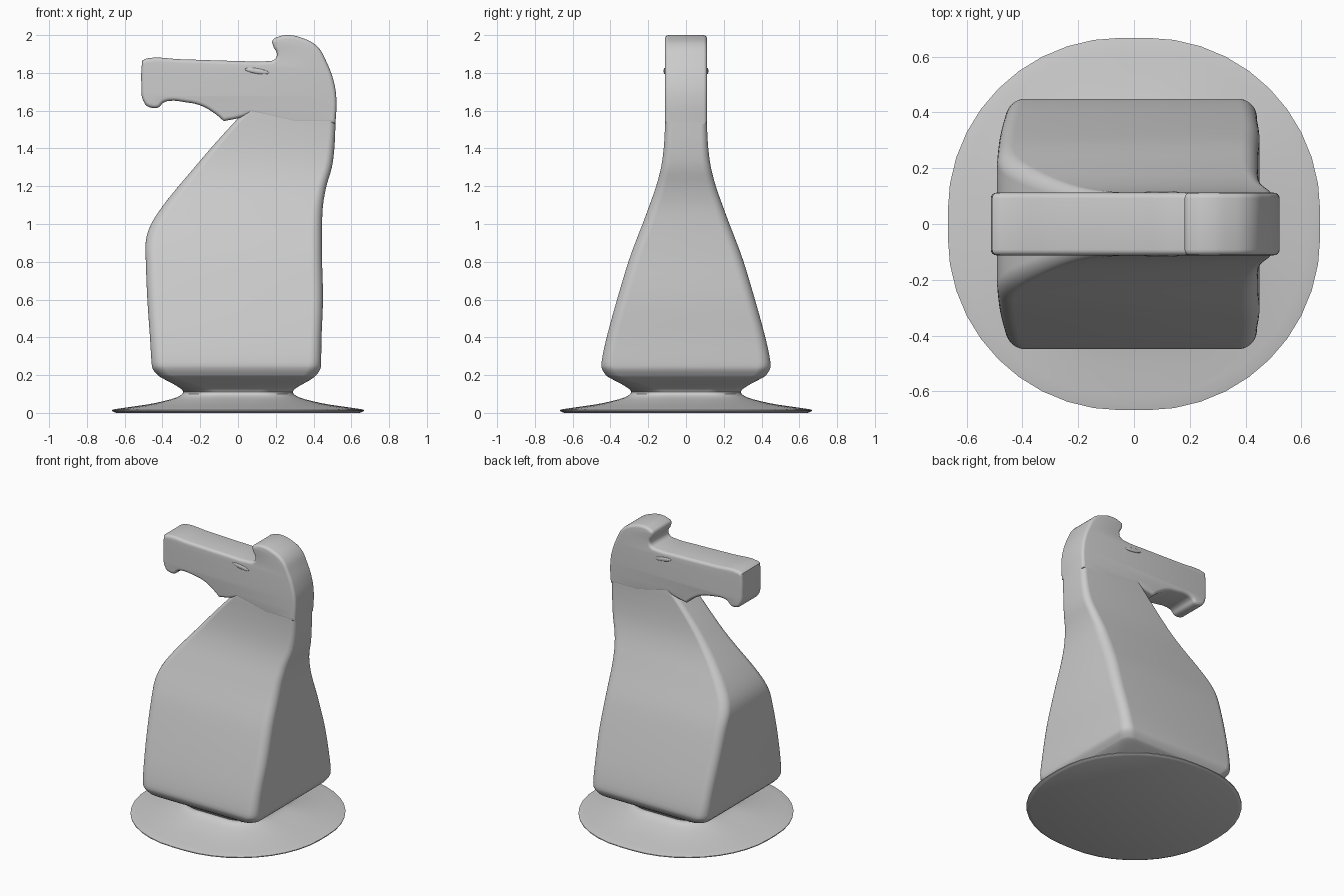
import bpy, bmesh, math

if "Cube" in bpy.data.objects:
    bpy.data.objects.remove(bpy.data.objects["Cube"])


def smooth(obj, angle=40):
    bpy.ops.object.select_all(action='DESELECT')
    obj.select_set(True)
    bpy.context.view_layer.objects.active = obj
    bpy.ops.object.shade_smooth_by_angle(angle=math.radians(angle))


def catmull(rows, steps):
    out = []
    for i in range(len(rows) - 1):
        p = [rows[max(0, min(len(rows) - 1, i + k))] for k in (-1, 0, 1, 2)]
        for s in range(steps):
            t = s / steps
            out.append([0.5 * (2 * b + (c - a) * t + (2 * a - 5 * b + 4 * c - d) * t * t
                               + (3 * b - a - 3 * c + d) * t ** 3) for a, b, c, d in zip(*p)])
    return out + [list(rows[-1])]


def loft(name, rows, steps=3, seg=10):
    # each row: z, left x, right x, half depth, corner radius
    bm = bmesh.new()
    rings = []
    for z, x0, x1, hy, r in catmull(rows, steps):
        cx, hx = (x0 + x1) / 2, (x1 - x0) / 2
        r = min(r, hx * 0.98, hy * 0.98)
        ring = []
        for q, (sx, sy) in enumerate(((1, 1), (-1, 1), (-1, -1), (1, -1))):
            for k in range(seg + 1):
                a = (q + k / seg) * math.pi / 2
                ring.append(bm.verts.new((cx + sx * (hx - r) + r * math.cos(a),
                                          sy * (hy - r) + r * math.sin(a), z)))
        rings.append(ring)
    n = len(rings[0])
    for lo, hi in zip(rings, rings[1:]):
        for i in range(n):
            bm.faces.new((lo[i], lo[(i + 1) % n], hi[(i + 1) % n], hi[i]))
    bm.faces.new(rings[0][::-1])
    bm.faces.new(rings[-1])
    me = bpy.data.meshes.new(name)
    bm.to_mesh(me)
    bm.free()
    obj = bpy.data.objects.new(name, me)
    bpy.context.collection.objects.link(obj)
    smooth(obj)
    return obj


# Round foot flaring from the narrow waist, up to the underside of the body
loft("base", [
    (0.00, -0.645, 0.645, 0.645, 0.60), (0.016, -0.667, 0.667, 0.667, 0.62),
    (0.03, -0.58, 0.58, 0.58, 0.53), (0.05, -0.45, 0.45, 0.45, 0.38),
    (0.08, -0.33, 0.33, 0.33, 0.25), (0.11, -0.29, 0.29, 0.29, 0.18),
    (0.14, -0.32, 0.32, 0.32, 0.14), (0.17, -0.375, 0.375, 0.375, 0.10),
    (0.20, -0.425, 0.415, 0.425, 0.07), (0.23, -0.43, 0.42, 0.43, 0.06)])

# Chest and neck
loft("body", [
    (0.20, -0.425, 0.415, 0.425, 0.07), (0.23, -0.45, 0.435, 0.443, 0.07),
    (0.27, -0.458, 0.44, 0.447, 0.065), (0.40, -0.466, 0.442, 0.42, 0.06),
    (0.60, -0.48, 0.45, 0.365, 0.06), (0.80, -0.488, 0.445, 0.305, 0.06),
    (0.91, -0.488, 0.444, 0.265, 0.06), (1.00, -0.46, 0.445, 0.23, 0.06),
    (1.10, -0.395, 0.45, 0.193, 0.055), (1.20, -0.315, 0.468, 0.158, 0.05),
    (1.30, -0.23, 0.497, 0.132, 0.045), (1.40, -0.145, 0.51, 0.118, 0.04),
    (1.50, -0.055, 0.515, 0.112, 0.035), (1.57, 0.01, 0.517, 0.111, 0.035),
    (1.65, 0.09, 0.515, 0.11, 0.035)])

# Head side profile; third value 1 marks a sharp corner
profile = [
    (-0.508, 1.865, 1), (-0.48, 1.877, 0), (-0.3, 1.872, 0), (0, 1.863, 0),
    (0.15, 1.862, 0), (0.195, 1.872, 0), (0.206, 1.90, 0), (0.187, 1.94, 0),
    (0.183, 1.972, 0), (0.21, 1.99, 0), (0.26, 2.0, 0), (0.34, 1.985, 0),
    (0.42, 1.94, 0), (0.47, 1.855, 0), (0.508, 1.75, 0), (0.521, 1.66, 0),
    (0.516, 1.53, 1), (0.3, 1.53, 1), (0.07, 1.585, 1), (0.02, 1.565, 0),
    (-0.075, 1.545, 1), (-0.13, 1.59, 0), (-0.2, 1.628, 0), (-0.28, 1.645, 0),
    (-0.36, 1.652, 0), (-0.395, 1.642, 0), (-0.42, 1.618, 0), (-0.455, 1.615, 0),
    (-0.492, 1.635, 0), (-0.512, 1.75, 0)]
cu = bpy.data.curves.new("head", 'CURVE')
cu.dimensions = '2D'
cu.fill_mode = 'BOTH'
cu.resolution_u = 5
cu.extrude, cu.bevel_depth, cu.offset, cu.bevel_resolution = 0.092, 0.02, -0.02, 3
sp = cu.splines.new('BEZIER')
sp.bezier_points.add(len(profile) - 1)
sp.use_cyclic_u = True
for bp, (x, z, sharp) in zip(sp.bezier_points, profile):
    bp.co = (x, z, 0)
    bp.handle_left_type = bp.handle_right_type = 'VECTOR' if sharp else 'AUTO'
head = bpy.data.objects.new("head", cu)
bpy.context.collection.objects.link(head)
head.rotation_euler.x = math.pi / 2
bpy.ops.object.select_all(action='DESELECT')
head.select_set(True)
bpy.context.view_layer.objects.active = head
bpy.ops.object.convert(target='MESH')
head = bpy.context.view_layer.objects.active
bm = bmesh.new()
bm.from_mesh(head.data)
bmesh.ops.remove_doubles(bm, verts=bm.verts, dist=0.0005)
bmesh.ops.recalc_face_normals(bm, faces=bm.faces)
bm.to_mesh(head.data)
bm.free()
smooth(head)

# Almond eyes on both cheeks
for side, name in ((-1, "eye_front"), (1, "eye_back")):
    bpy.ops.mesh.primitive_uv_sphere_add(segments=20, ring_count=10, radius=1,
                                         location=(0.1, side * 0.112, 1.81),
                                         rotation=(0, math.radians(9), 0))
    eye = bpy.context.object
    eye.name = name
    eye.scale = (0.065, 0.007, 0.014)
    smooth(eye)
